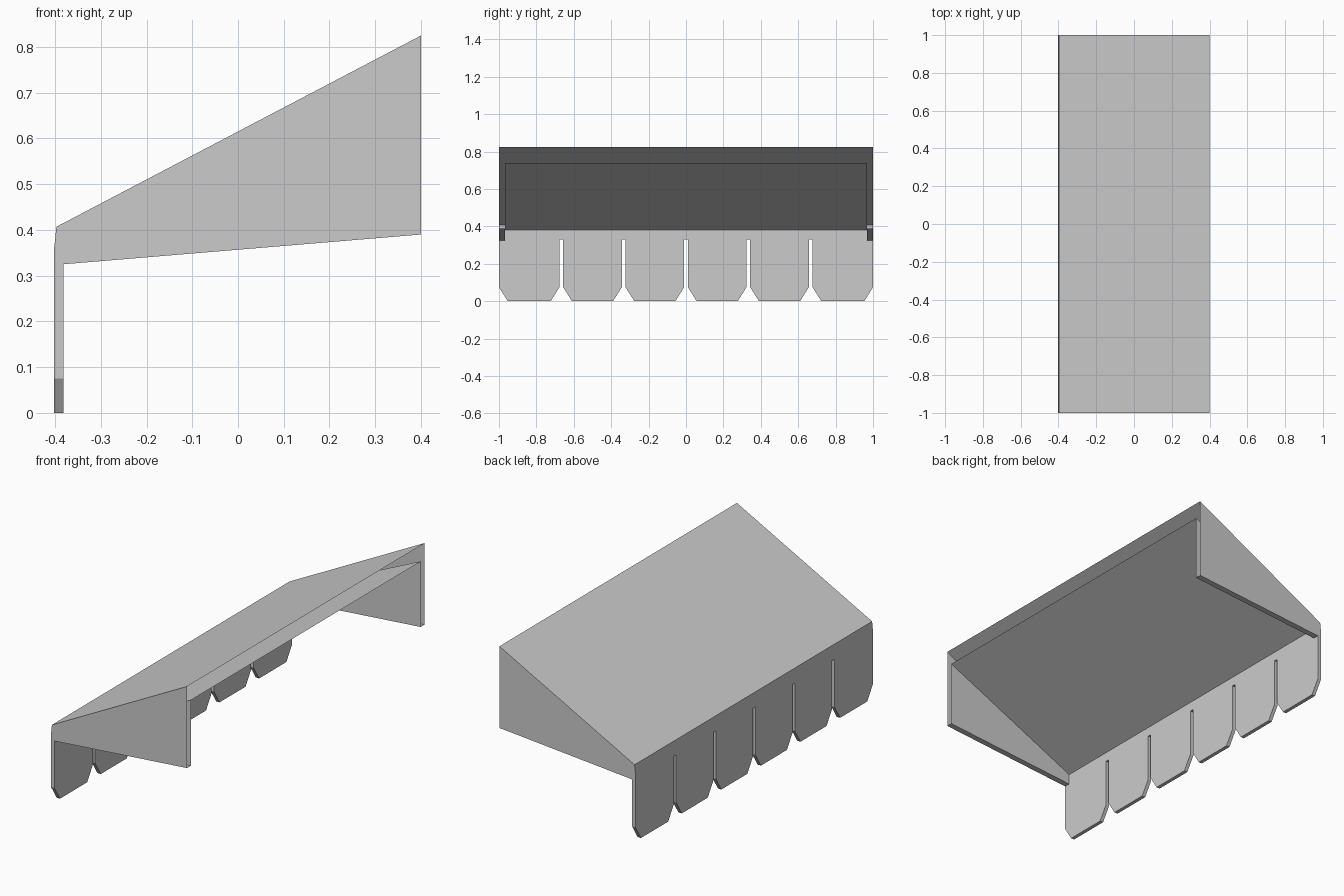
import bpy
import bmesh

cube = bpy.data.objects.get("Cube")
if cube:
    bpy.data.objects.remove(cube, do_unlink=True)

# Main dimensions
BACK = 0.4                      # open wall side
OUT, INN = -0.402, -0.382       # outer and inner faces of the hanging valance
LIP = -0.397                    # lower edge of the roof slope
HALF, INNER_HALF = 1.0, 0.968   # outer and inner half lengths
TABS, GAP = 6, 0.01             # valance tabs, half the slot width
SLOT_TOP, CHAMFER_Z, CHAMFER_Y = 0.33, 0.075, 0.047
CHEEK_LOW, CHEEK_BACK = 0.325, 0.39
FOLD, EAVE, RIDGE = 0.36, 0.407, 0.825
UNDER_LOW, UNDER_HIGH = 0.38, 0.74

grey = bpy.data.materials.new("light_grey")
grey.use_nodes = True
colour = (0.6, 0.6, 0.6, 1)
grey.diffuse_color = colour
grey.node_tree.nodes["Principled BSDF"].inputs["Base Color"].default_value = colour

bm = bmesh.new()


def face(points):
    bm.faces.new([bm.verts.new(p) for p in points])


def across(start, end, half):
    """Sheet running the length of the awning between two (x, z) points."""
    (xa, za), (xb, zb) = start, end
    face([(xa, -half, za), (xb, -half, zb), (xb, half, zb), (xa, half, za)])


# Roof slope, folded front lip and soffit
across((LIP, EAVE), (BACK, RIDGE), HALF)
across((OUT, FOLD), (LIP, EAVE), HALF)
across((INN, UNDER_LOW), (BACK, UNDER_HIGH), INNER_HALF)

# Hollow cheeks at both ends, left open on the wall side
for s in (-1, 1):
    outer = [(BACK, RIDGE), (BACK, CHEEK_BACK), (INN, CHEEK_LOW),
             (OUT, CHEEK_LOW), (OUT, FOLD), (LIP, EAVE)]
    inner = [(BACK, UNDER_HIGH), (BACK, CHEEK_BACK),
             (INN, CHEEK_LOW), (INN, UNDER_LOW)]
    face([(x, s * HALF, z) for x, z in outer])
    face([(x, s * INNER_HALF, z) for x, z in inner])
    face([(INN, s * INNER_HALF, CHEEK_LOW), (BACK, s * INNER_HALF, CHEEK_BACK),
          (BACK, s * HALF, CHEEK_BACK), (INN, s * HALF, CHEEK_LOW)])

# Lower outline of the valance: chamfered tabs divided by slots
path = []
pitch = 2 * HALF / TABS
for i in range(TABS):
    first, last = i == 0, i == TABS - 1
    a = -HALF + i * pitch + (0 if first else GAP)
    b = -HALF + (i + 1) * pitch - (0 if last else GAP)
    path += [(a, CHEEK_LOW if first else SLOT_TOP), (a, CHAMFER_Z),
             (a + CHAMFER_Y, 0), (b - CHAMFER_Y, 0),
             (b, CHAMFER_Z), (b, CHEEK_LOW if last else SLOT_TOP)]

# Valance front, back and cut edges
face([(OUT, y, z) for y, z in path + [(HALF, FOLD), (-HALF, FOLD)]])
top = [(INNER_HALF, CHEEK_LOW), (INNER_HALF, UNDER_LOW),
       (-INNER_HALF, UNDER_LOW), (-INNER_HALF, CHEEK_LOW)]
face([(INN, y, z) for y, z in path + top])
for (ya, za), (yb, zb) in zip(path, path[1:]):
    face([(OUT, ya, za), (INN, ya, za), (INN, yb, zb), (OUT, yb, zb)])

# Weld into one shell
bmesh.ops.remove_doubles(bm, verts=bm.verts[:], dist=0.0005)
bmesh.ops.recalc_face_normals(bm, faces=bm.faces[:])
mesh = bpy.data.meshes.new("awning_canopy")
bm.to_mesh(mesh)
bm.free()
mesh.materials.append(grey)
awning = bpy.data.objects.new("awning_canopy", mesh)
bpy.context.collection.objects.link(awning)
